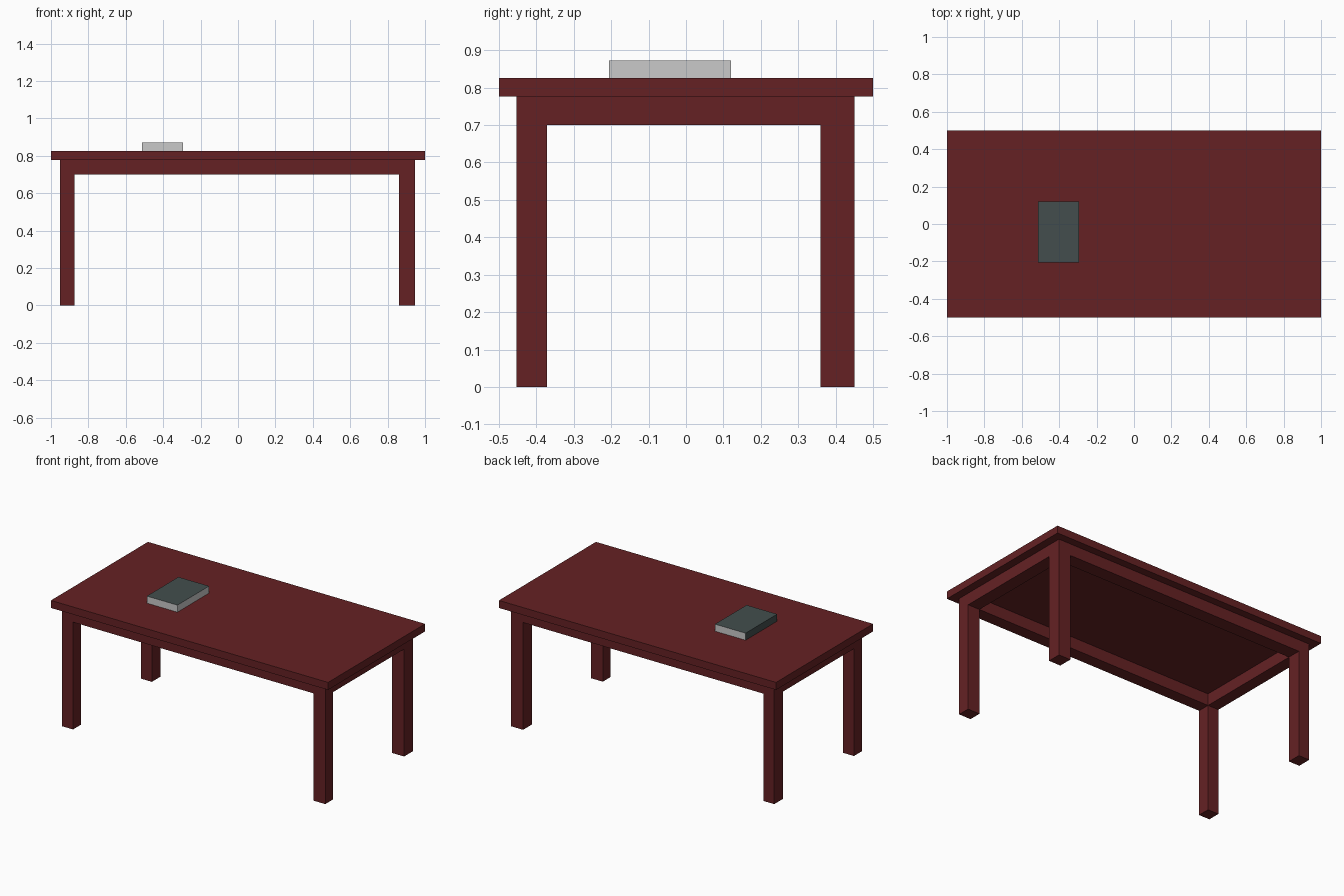
import bpy, bmesh

if "Cube" in bpy.data.objects:
    bpy.data.objects.remove(bpy.data.objects["Cube"])


def material(name, rgb):
    m = bpy.data.materials.new(name)
    m.diffuse_color = (*rgb, 1)
    m.use_nodes = True
    m.node_tree.nodes["Principled BSDF"].inputs["Base Color"].default_value = m.diffuse_color
    return m


wood = material("dark red wood", (0.130, 0.0155, 0.0175))
cover = material("dark teal cover", (0.056, 0.076, 0.074))
paper = material("grey paper", (0.59, 0.59, 0.59))


def finish(bm, name, *mats):
    bmesh.ops.recalc_face_normals(bm, faces=bm.faces[:])
    me = bpy.data.meshes.new(name)
    bm.to_mesh(me)
    bm.free()
    for m in mats:
        me.materials.append(m)
    ob = bpy.data.objects.new(name, me)
    bpy.context.collection.objects.link(ob)
    return ob


def box(x, y, z):
    """Box from (min, max) pairs."""
    bm = bmesh.new()
    bmesh.ops.create_cube(bm, size=1)
    for v in bm.verts:
        v.co = [r[0] if c < 0 else r[1] for c, r in zip(v.co, (x, y, z))]
    return bm


def extrude_down(bm, faces, z):
    geom = bmesh.ops.extrude_face_region(bm, geom=faces)["geom"]
    for v in geom:
        if isinstance(v, bmesh.types.BMVert):
            v.co.z = z
    bmesh.ops.delete(bm, geom=[f for f in faces if f.is_valid], context="FACES")
    return [f for f in geom if isinstance(f, bmesh.types.BMFace)]


# table top
finish(box((-1, 1), (-0.5, 0.5), (0.777, 0.826)), "table_top", wood)

# apron ring and four legs, drawn as a 3x3 plan with an open middle
xs = (-0.952, -0.874, 0.861, 0.947)
ys = (-0.453, -0.372, 0.36, 0.45)
bm = bmesh.new()
grid = [[bm.verts.new((x, y, 0.777)) for y in ys] for x in xs]
ring = [bm.faces.new((grid[i][j], grid[i + 1][j], grid[i + 1][j + 1], grid[i][j + 1]))
        for i in range(3) for j in range(3) if (i, j) != (1, 1)]
under = extrude_down(bm, ring, 0.70)
for f in [f for f in under if f.calc_area() < 0.01]:
    extrude_down(bm, [f], 0)
finish(bm, "apron_and_legs", wood)

# book: cover on top, bottom and the left spine, paper on the other sides
bm = box((-0.514, -0.293), (-0.206, 0.12), (0.826, 0.872))
bm.normal_update()
for f in bm.faces:
    f.material_index = 0 if abs(f.normal.z) > 0.5 or f.normal.x < -0.5 else 1
finish(bm, "book", cover, paper)
